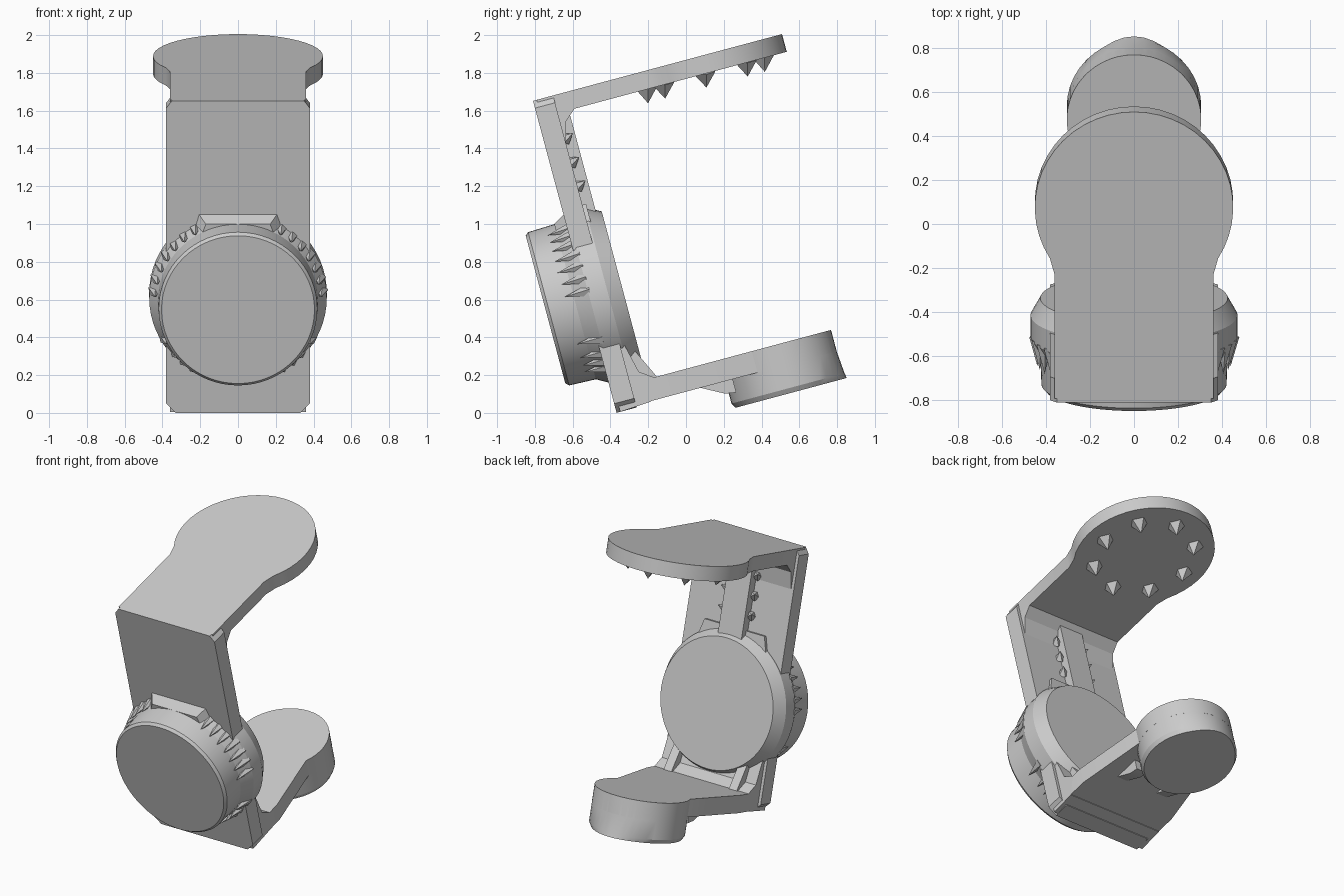
import bpy
from math import sin, cos, pi, radians
from mathutils import Matrix, Vector

cube = bpy.data.objects.get("Cube")
if cube:
    bpy.data.objects.remove(cube, do_unlink=True)

grey = bpy.data.materials.new("plain_grey")
grey.use_nodes = True
grey.diffuse_color = (0.6, 0.6, 0.6, 1)
grey.node_tree.nodes["Principled BSDF"].inputs["Base Color"].default_value = (0.6, 0.6, 0.6, 1)

# The whole bracket is built upright, then tilted back
TILT = Matrix.Translation((0, -0.37, 0.01)) @ Matrix.Rotation(radians(15), 4, 'X')


def add(name, verts, faces):
    mesh = bpy.data.meshes.new(name)
    mesh.from_pydata([TILT @ Vector(v) for v in verts], [], faces)
    obj = bpy.data.objects.new(name, mesh)
    bpy.context.collection.objects.link(obj)
    mesh.materials.append(grey)
    bpy.ops.object.select_all(action='DESELECT')
    obj.select_set(True)
    bpy.context.view_layer.objects.active = obj
    bpy.ops.object.mode_set(mode='EDIT')
    bpy.ops.mesh.select_all(action='SELECT')
    bpy.ops.mesh.normals_make_consistent(inside=False)
    bpy.ops.object.mode_set(mode='OBJECT')
    bpy.ops.object.shade_smooth_by_angle(angle=radians(25))
    return obj


def loft(name, rings):
    """Skin equal rings of points and cap both ends."""
    n = len(rings[0])
    verts = [p for ring in rings for p in ring]
    faces = [(k * n + i, k * n + (i + 1) % n, (k + 1) * n + (i + 1) % n, (k + 1) * n + i)
             for k in range(len(rings) - 1) for i in range(n)]
    faces += [tuple(range(n)), tuple(range((len(rings) - 1) * n, len(rings) * n))]
    return add(name, verts, faces)


def flat_plate(name, outline, low, high):
    return loft(name, [[(x, y, z) for x, y in outline] for z in (low, high)])


def upright_plate(name, outline, front, back):
    return loft(name, [[(x, y, z) for x, z in outline] for y in (front, back)])


def side_profile(name, outline, left, right):
    return loft(name, [[(x, y, z) for y, z in outline] for x in (left, right)])


def paddle(half, root, radius, centre, start, neck):
    """Strip with a round end; neck is where the strip meets the disc."""
    a0 = radians(start)
    arc = [(radius * cos(a0 + (pi - 2 * a0) * i / 32),
            centre + radius * sin(a0 + (pi - 2 * a0) * i / 32)) for i in range(33)]
    return [(-half, root), (half, root), (half, neck)] + arc + [(-half, neck)]


def spike(name, base, tip, size):
    base, tip = Vector(base), Vector(tip)
    axis = (tip - base).normalized()
    side = axis.orthogonal().normalized()
    other = axis.cross(side)
    ring = [base + (side * cos(a) + other * sin(a)) * size
            for a in (2 * pi * i / 5 for i in range(5))]
    add(name, ring + [tip], [(i, (i + 1) % 5, 5) for i in range(5)] + [(4, 3, 2, 1, 0)])


# Back plate with clipped corners, and the rib on its inner side
upright_plate("back_plate", [(-0.33, -0.01), (0.33, -0.01), (0.38, 0.04), (0.38, 1.66),
                             (0.35, 1.7), (-0.35, 1.7), (-0.38, 1.66), (-0.38, 0.04)], 0.0, 0.11)
upright_plate("inner_rib", [(-0.09, 1.0), (0.09, 1.0), (0.09, 1.61), (-0.09, 1.61)], 0.1, 0.17)

# Corner fillets joining plate and arms
side_profile("top_fillet", [(0.1, 1.61), (0.21, 1.61), (0.14, 1.55), (0.1, 1.4)], -0.36, 0.36)
side_profile("bottom_fold", [(0.02, -0.01), (0.19, 0.0), (0.24, 0.12),
                             (0.17, 0.17), (0.13, 0.34), (0.02, 0.34)], -0.36, 0.36)

# Upper arm ending in a wide disc
flat_plate("upper_arm", paddle(0.36, 0.02, 0.45, 0.915, -32, 0.6), 1.603, 1.7)
for i in range(8):
    a = pi * i / 4
    x, y = 0.32 * cos(a), 0.915 + 0.32 * sin(a)
    spike("grip_stud", (x, y, 1.61), (x * 0.95, y - 0.01, 1.53), 0.06)

# Lower arm tapering into a thick round pad
flat_plate("lower_arm", paddle(0.36, 0.1, 0.305, 0.905, -25, 0.32), 0.003, 0.12)


def pad_ring(z, radius, point):
    return [(radius * cos(a), 0.905 + radius * sin(a) + point * max(0, sin(a)) ** 6, z)
            for a in (2 * pi * i / 40 for i in range(40))]


loft("lower_pad", [pad_ring(-0.147, 0.29, 0.03), pad_ring(-0.12, 0.305, 0.01),
                   pad_ring(0.0, 0.305, 0), pad_ring(0.12, 0.305, 0)])
for s in (-1, 1):
    side_profile("pad_gusset", [(0.45, 0.01), (0.64, 0.01), (0.64, -0.07), (0.58, -0.06)],
                 s * 0.12, s * 0.2)

# Round housing through the back plate: front drum, wide collar, rear face
profile = [(0.405, -0.222), (0.42, -0.205), (0.425, -0.06), (0.47, 0.02),
           (0.47, 0.12), (0.425, 0.2)]
loft("round_housing", [[(r * cos(a), y, 0.615 + r * sin(a))
                        for a in (2 * pi * i / 64 for i in range(64))] for r, y in profile])

# Flat fairing over the top of the housing
loft("top_fairing", [[(-w, y, 0.96), (w, y, 0.96), (w * 0.85, y, z), (-w * 0.85, y, z)]
                     for w, y, z in ((0.2, -0.06, 1.04), (0.27, 0.04, 1.1), (0.27, 0.13, 1.1))])

# Jagged teeth around the collar, mirrored left and right
for s in (-1, 1):
    for deg in (5, 14, 23, 32, 41, 50, 59, -30, -42, -50, -58):
        a = radians(deg)
        c, d = s * cos(a), sin(a)
        spike("collar_tooth", (0.445 * c, 0.03, 0.615 + 0.445 * d),
              (0.44 * c, -0.11, 0.615 + 0.44 * d), 0.035)
    # Small burrs beside the rib and webs at the foot of the housing
    for z in (1.2, 1.33, 1.46):
        spike("rib_burr", (s * 0.1, 0.11, z), (s * 0.13, 0.16, z + 0.02), 0.035)
    side_profile("foot_web", [(0.1, 0.1), (0.26, 0.11), (0.17, 0.3), (0.1, 0.3)],
                 s * 0.22, s * 0.28)
